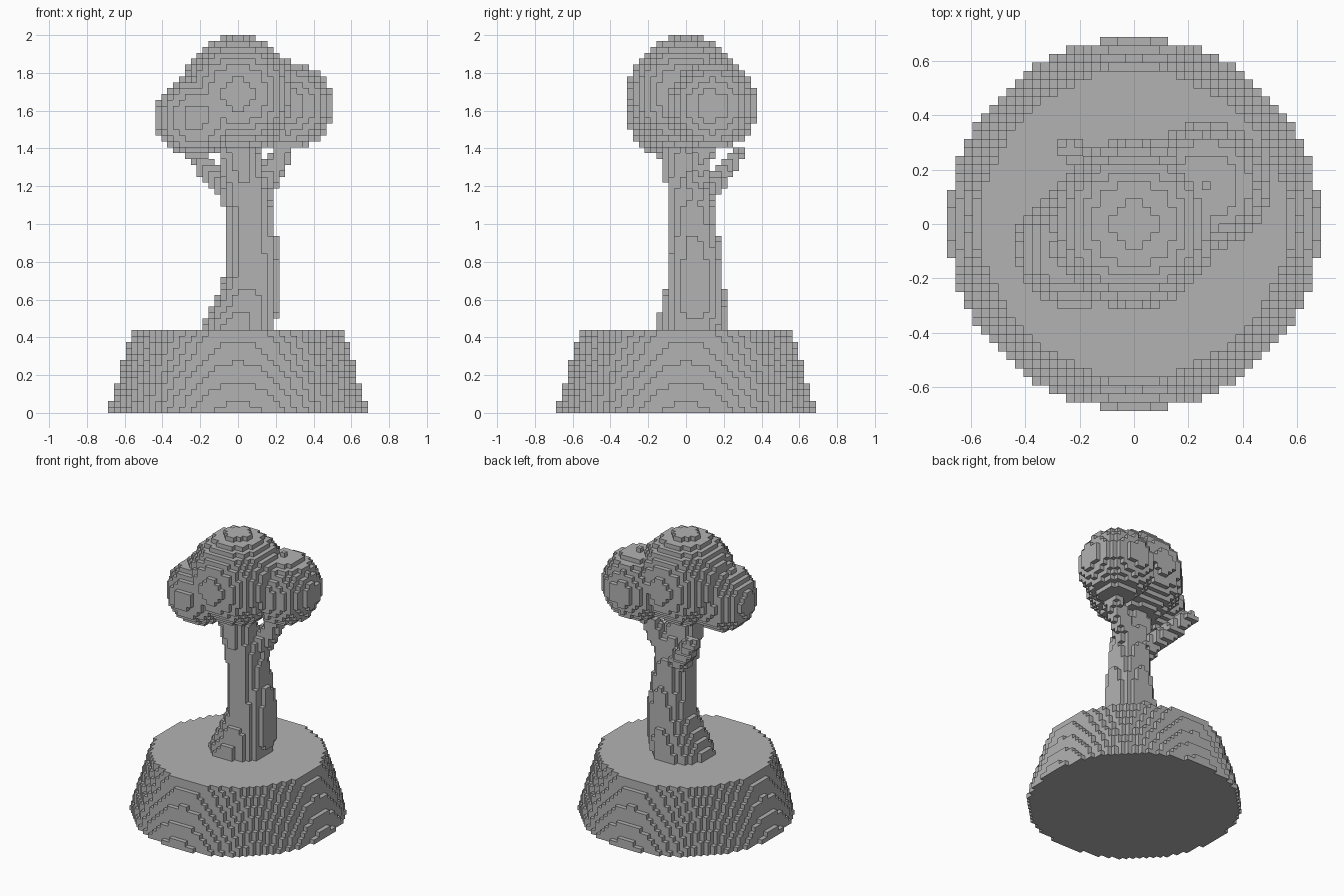
import bpy
import bmesh
from mathutils import Vector
from math import floor, ceil, hypot

cube = bpy.data.objects.get("Cube")
if cube:
    bpy.data.objects.remove(cube, do_unlink=True)

CELL = 1 / 32
owner = {}  # occupied grid cell -> part name

stone = bpy.data.materials.new("plain grey")
stone.use_nodes = True
grey = (0.45, 0.45, 0.45, 1)
stone.diffuse_color = grey
stone.node_tree.nodes["Principled BSDF"].inputs["Base Color"].default_value = grey


def fill(part, low, high, inside):
    """Claim every free cell in a box whose centre passes the test."""
    spans = [range(floor(a / CELL), ceil(b / CELL)) for a, b in zip(low, high)]
    for i in spans[0]:
        for j in spans[1]:
            for k in spans[2]:
                centre = Vector((i + 0.5, j + 0.5, k + 0.5)) * CELL
                if inside(centre):
                    owner.setdefault((i, j, k), part)


def ball(part, centre, radius):
    c, r = Vector(centre), Vector((radius,) * 3)
    fill(part, c - r, c + r, lambda p: (p - c).length <= radius)


def limb(part, points):
    """Tapered tube through (x, y, z, radius) points."""
    for start, end in zip(points, points[1:]):
        a, b = Vector(start[:3]), Vector(end[:3])
        ra, rb = start[3], end[3]
        axis = b - a

        def inside(p):
            t = min(1, max(0, (p - a).dot(axis) / axis.length_squared))
            return (p - a - axis * t).length <= ra + (rb - ra) * t

        r = max(ra, rb)
        low = [min(u, v) - r for u, v in zip(a, b)]
        high = [max(u, v) + r for u, v in zip(a, b)]
        fill(part, low, high, inside)


def build(part):
    """Make a stepped mesh from the outward faces of a part's cells."""
    bm = bmesh.new()
    verts = {}

    def corner(key):
        if key not in verts:
            verts[key] = bm.verts.new(Vector(key) * CELL)
        return verts[key]

    for cell in [c for c, name in owner.items() if name == part]:
        for axis in range(3):
            u, v = (axis + 1) % 3, (axis + 2) % 3
            for side in (0, 1):
                near = list(cell)
                near[axis] += 2 * side - 1
                if tuple(near) in owner:
                    continue
                ring = []
                for du, dv in ((0, 0), (1, 0), (1, 1), (0, 1)):
                    key = list(cell)
                    key[axis] += side
                    key[u] += du
                    key[v] += dv
                    ring.append(corner(tuple(key)))
                bm.faces.new(ring if side else ring[::-1])
    mesh = bpy.data.meshes.new(part)
    bm.to_mesh(mesh)
    bm.free()
    mesh.materials.append(stone)
    bpy.context.collection.objects.link(bpy.data.objects.new(part, mesh))


# Tapered round base
fill("base", (-0.7, -0.7, 0), (0.7, 0.7, 0.4375),
     lambda p: hypot(p.x, p.y) <= 0.688 - 0.29 * p.z)

# Bent trunk, flared at the foot
limb("trunk", [(0, 0.03, 0.43, 0.19), (0.05, 0.045, 0.58, 0.17),
               (0.08, 0.05, 0.75, 0.145), (0.065, 0.03, 1.05, 0.125),
               (0, -0.02, 1.4, 0.105)])

# Two branches
limb("left_branch", [(0.08, 0.05, 1.1, 0.07), (0.27, 0.1, 1.45, 0.05)])
limb("right_branch", [(0.01, 0.06, 1.1, 0.07), (-0.235, 0.275, 1.37, 0.042)])

# Foliage
ball("main_foliage", (0, 0, 1.6875), 0.31)
ball("left_foliage", (0.265, 0.14, 1.625), 0.235)
ball("right_foliage", (-0.22, -0.09, 1.565), 0.218)

for name in dict.fromkeys(owner.values()):
    build(name)
